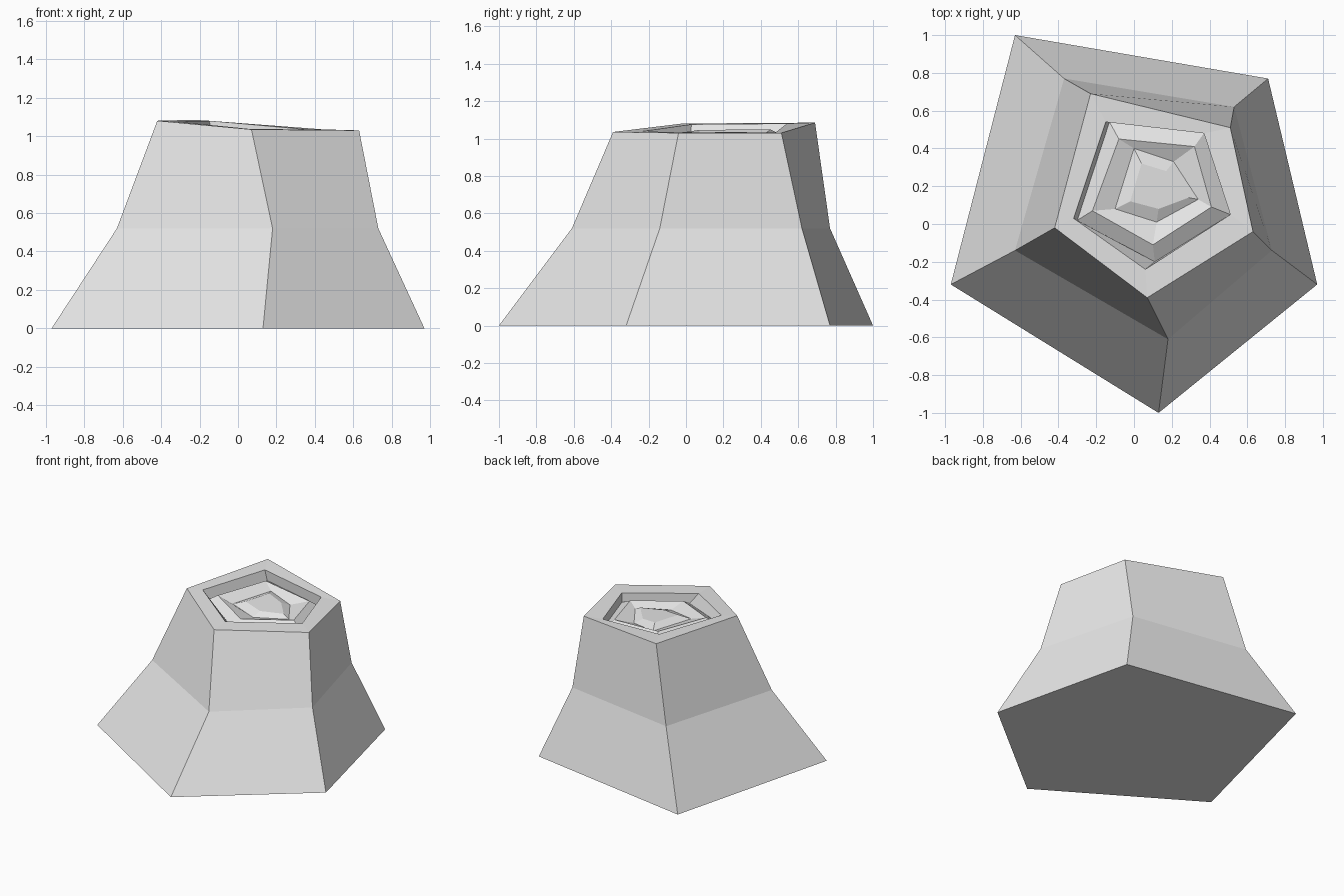
import bpy
import bmesh

if "Cube" in bpy.data.objects:
    bpy.data.objects.remove(bpy.data.objects["Cube"], do_unlink=True)


def make_material(name, value):
    material = bpy.data.materials.new(name)
    material.use_nodes = True
    colour = (value, value, value, 1)
    material.diffuse_color = colour
    material.node_tree.nodes["Principled BSDF"].inputs["Base Color"].default_value = colour
    return material


# Five corners per outline: back left, far left, front, far right, back right
root_outline = [(-.63, 1), (-.97, -.32), (.13, -1), (.97, -.32), (.71, .77)]
waist_outline = [(-.37, .77), (-.63, -.14), (.18, -.61), (.73, -.14), (.53, .62)]
rim_outline = [(-.23, .69), (-.42, -.02), (.07, -.39), (.63, -.04), (.51, .51)]
hole_outline = [(-.15, .54), (-.32, .03), (.06, -.24), (.51, .05), (.37, .48)]
groove_outline = [(-.13, .54), (-.3, .02), (.11, -.2), (.51, .05), (.37, .48)]
ridge_outline = [(-.08, .45), (-.22, .07), (.1, -.11), (.41, .09), (.32, .41)]
dip_outline = [(0, .4), (-.1, .08), (.12, .01), (.34, .13), (.21, .33)]
core_outline = [(.04, .32), (-.02, .12), (.13, .08), (.29, .14), (.17, .28)]

# The cut top is tilted: height of each corner above or below its mean
cut_height = 1.052
cut_tilt = [.033, .028, -.017, -.022, -.022]


def tilted(outline, tilt, drop):
    """Place an outline on the tilted cut, sunk by drop."""
    return [(x, y, cut_height + lift * tilt - drop)
            for (x, y), lift in zip(outline, cut_tilt)]


def level(outline, height):
    return [(x, y, height) for x, y in outline]


def loft(name, rings, material):
    """Bridge successive rings with quads and cap both ends."""
    mesh = bpy.data.meshes.new(name)
    bm = bmesh.new()
    loops = [[bm.verts.new(point) for point in ring] for ring in rings]
    for lower, upper in zip(loops, loops[1:]):
        for i in range(len(lower)):
            j = (i + 1) % len(lower)
            bm.faces.new((lower[i], lower[j], upper[j], upper[i]))
    bm.faces.new(loops[0][::-1])
    bm.faces.new(loops[-1])
    bmesh.ops.recalc_face_normals(bm, faces=bm.faces)
    bm.to_mesh(mesh)
    bm.free()
    mesh.materials.append(material)
    stump = bpy.data.objects.new(name, mesh)
    bpy.context.collection.objects.link(stump)
    return stump


# Flared trunk, then concentric growth rings stepping in across the cut
loft("tree_stump", [
    level(root_outline, 0),
    level(waist_outline, .52),
    tilted(rim_outline, 1, 0),
    tilted(hole_outline, .85, 0),
    tilted(groove_outline, .8, .075),
    tilted(ridge_outline, .6, .023),
    tilted(dip_outline, .4, .055),
    tilted(core_outline, .4, .03),
], make_material("pale grey", .8))
